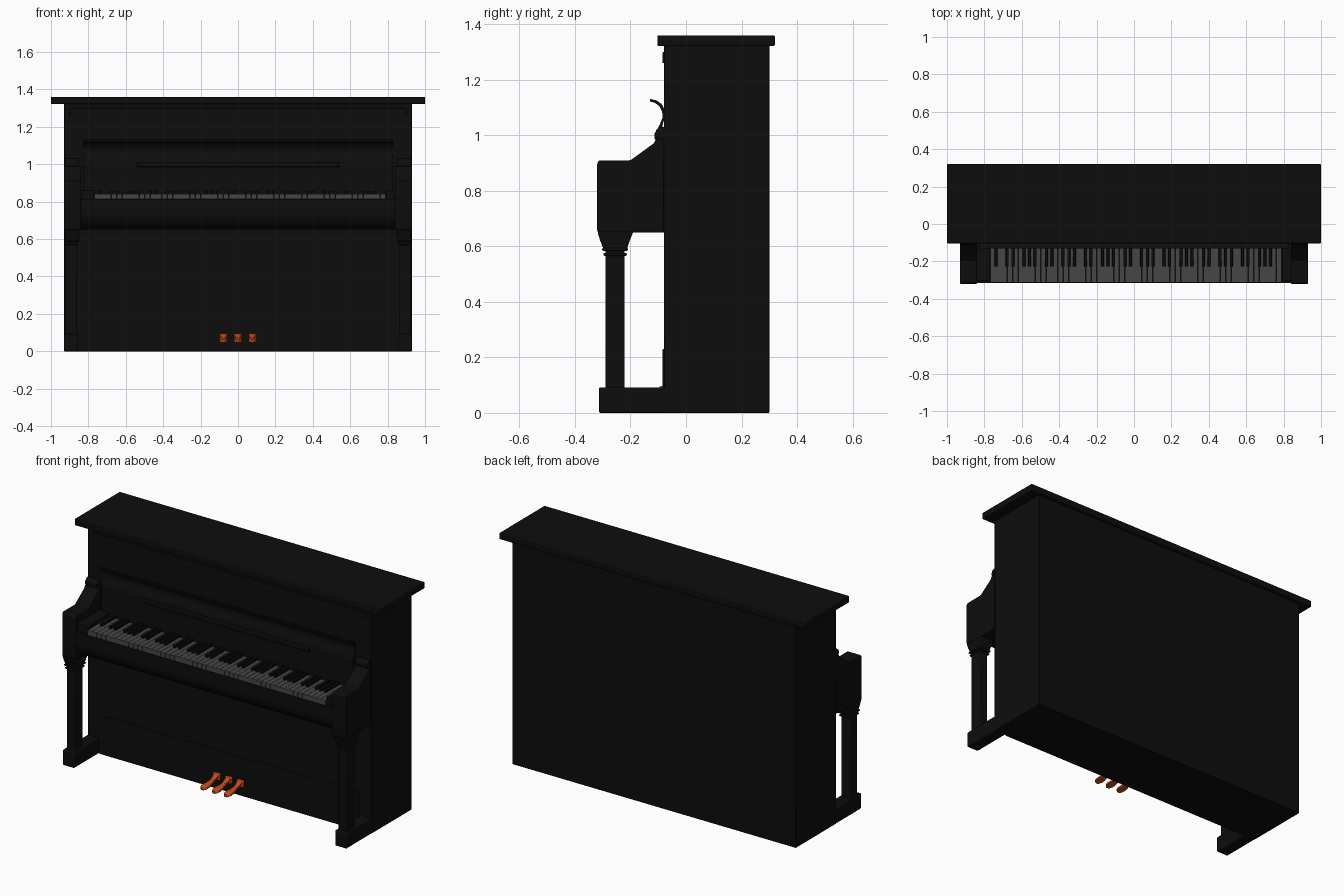
import bpy, bmesh, math
from mathutils import Vector

if "Cube" in bpy.data.objects:
    bpy.data.objects.remove(bpy.data.objects["Cube"])


def material(name, color):
    m = bpy.data.materials.new(name)
    m.diffuse_color = (*color, 1)
    m.use_nodes = True
    m.node_tree.nodes["Principled BSDF"].inputs["Base Color"].default_value = m.diffuse_color
    return m


BLACK = material("black_lacquer", (0.004, 0.004, 0.004))
IVORY = material("ivory", (0.065, 0.058, 0.058))
COPPER = material("copper", (0.55, 0.07, 0.012))


def finish(name, bm, mat, bevel=0.0, segments=2):
    bmesh.ops.recalc_face_normals(bm, faces=bm.faces)
    me = bpy.data.meshes.new(name)
    bm.to_mesh(me)
    bm.free()
    me.materials.append(mat)
    ob = bpy.data.objects.new(name, me)
    bpy.context.collection.objects.link(ob)
    if bevel:
        mod = ob.modifiers.new("bevel", 'BEVEL')
        mod.width, mod.segments, mod.limit_method = bevel, segments, 'ANGLE'
    bpy.ops.object.select_all(action='DESELECT')
    ob.select_set(True)
    bpy.context.view_layer.objects.active = ob
    bpy.ops.object.shade_smooth_by_angle(angle=math.radians(35))
    return ob


def add_box(bm, x, y, z):
    vs = bmesh.ops.create_cube(bm, size=1)['verts']
    for v in vs:
        v.co = Vector([(r[0] + r[1]) / 2 + c * (r[1] - r[0]) for r, c in zip((x, y, z), v.co)])


def box(name, x, y, z, mat=BLACK, bevel=0.003):
    bm = bmesh.new()
    add_box(bm, x, y, z)
    return finish(name, bm, mat, bevel)


def extrude_yz(name, pts, x0, x1, mat=BLACK, bevel=0.0):
    bm = bmesh.new()
    f = bm.faces.new([bm.verts.new((x0, y, z)) for y, z in pts])
    r = bmesh.ops.extrude_face_region(bm, geom=[f])
    for v in r['geom']:
        if isinstance(v, bmesh.types.BMVert):
            v.co.x = x1
    return finish(name, bm, mat, bevel)


def arc(cy, cz, ry, rz, a0, a1, n):
    return [(cy + ry * math.cos(math.radians(a0 + (a1 - a0) * i / n)),
             cz + rz * math.sin(math.radians(a0 + (a1 - a0) * i / n))) for i in range(n + 1)]


def mirrored(ob):
    m = ob.modifiers.new("mirror", 'MIRROR')
    m.use_axis = (True, False, False)
    return ob


# case and lid
box("case", (-0.93, 0.93), (-0.08, 0.30), (0, 1.325))
box("lid", (-1, 1), (-0.103, 0.32), (1.322, 1.36), bevel=0.004)
box("lower_front_panel", (-0.85, 0.85), (-0.084, -0.07), (0.0, 0.23), bevel=0.002)
box("upper_rail", (-0.90, 0.90), (-0.084, -0.07), (1.26, 1.30), bevel=0.002)

# key bed with rounded front
bed = [(-0.08, 0.65)] + arc(-0.22, 0.75, 0.095, 0.10, 270, 180, 10) + [(-0.315, 0.812), (-0.08, 0.812)]
extrude_yz("key_bed", bed, -0.85, 0.85)

# open fallboard: thin curved sheet that curls forward at its top
line = [(-0.10, 0.81), (-0.10, 1.0), (-0.102, 1.025), (-0.092, 1.045), (-0.084, 1.065),
        (-0.086, 1.085), (-0.096, 1.105), (-0.112, 1.117), (-0.13, 1.122)]
back = [(-0.082, 0.81), (-0.082, 1.0), (-0.086, 1.03), (-0.081, 1.05), (-0.074, 1.067),
        (-0.076, 1.090), (-0.088, 1.113), (-0.106, 1.126), (-0.13, 1.131)]
extrude_yz("fallboard", line + back[::-1], -0.825, 0.825)
box("music_ledge", (-0.54, 0.54), (-0.114, -0.095), (0.985, 1.01), bevel=0.004)

# arms, scrolls and key blocks
arm = [(-0.08, 0.65), (-0.318, 0.65), (-0.32, 0.66), (-0.32, 0.90), (-0.312, 0.91), (-0.20, 0.91),
       (-0.115, 0.972), (-0.106, 0.99), (-0.08, 0.99)]
mirrored(extrude_yz("arm", arm, 0.84, 0.93, bevel=0.004))
mirrored(extrude_yz("arm_scroll", arc(-0.087, 1.005, 0.024, 0.026, 0, 345, 16), 0.85, 0.925))
box("key_block_right", (0.792, 0.845), (-0.305, -0.09), (0.80, 0.862))
box("key_block_left", (-0.845, -0.772), (-0.305, -0.09), (0.80, 0.862))

# legs: tapered capital, neck rings, column, foot
bm = bmesh.new()
loops = []
for z, x0, x1, y0, y1 in [(0.652, 0.842, 0.93, -0.319, -0.19), (0.62, 0.848, 0.927, -0.309, -0.203),
                          (0.59, 0.853, 0.924, -0.297, -0.213)]:
    loops.append([bm.verts.new((x, y, z)) for x, y in ((x0, y0), (x1, y0), (x1, y1), (x0, y1))])
for a, b in zip(loops, loops[1:]):
    for i in range(4):
        bm.faces.new((a[i], a[(i + 1) % 4], b[(i + 1) % 4], b[i]))
bm.faces.new(loops[0])
bm.faces.new(loops[-1])
mirrored(finish("leg_capital", bm, BLACK, 0.004))
for i, (z, g) in enumerate([(0.584, 0.012), (0.566, 0.008)]):
    mirrored(box("leg_ring_%d" % i, (0.861 - g, 0.919 + g), (-0.290 - g, -0.221 + g),
                 (z, z + 0.010), bevel=0.004))
mirrored(box("leg_column", (0.861, 0.922), (-0.290, -0.221), (0.085, 0.60), bevel=0.005))
mirrored(box("leg_foot", (0.855, 0.93), (-0.314, -0.07), (0, 0.092), bevel=0.006))

# keyboard: 52 white keys, black keys follow the octave pattern from A
X0, STEP = -0.768, 1.558 / 52
white, black = bmesh.new(), bmesh.new()
for i in range(52):
    x = X0 + i * STEP
    add_box(white, (x + 0.0008, x + STEP - 0.0008), (-0.312, -0.095), (0.813, 0.842))
    if i % 7 in (0, 2, 3, 5, 6) and i < 51:
        add_box(black, (x + STEP - 0.008, x + STEP + 0.008), (-0.228, -0.095), (0.83, 0.857))
finish("white_keys", white, IVORY)
finish("black_keys", black, BLACK, 0.002, 1)

# pedals: stem sloping down to a wide rounded toe
for name, cx in (("left", -0.077), ("middle", 0.0), ("right", 0.077)):
    bm = bmesh.new()
    rows = []
    for y, w, z in [(-0.075, 0.017, 0.082), (-0.095, 0.017, 0.084), (-0.112, 0.014, 0.074),
                    (-0.135, 0.013, 0.065), (-0.16, 0.017, 0.061), (-0.185, 0.022, 0.059),
                    (-0.205, 0.022, 0.057), (-0.22, 0.016, 0.055), (-0.227, 0.008, 0.053)]:
        rows.append([bm.verts.new((cx + sx * w * k, y, z + dz)) for sx, k, dz in
                     ((-1, 1, -0.006), (1, 1, -0.006), (1, 1, 0.004), (1, 0.6, 0.009),
                      (-1, 0.6, 0.009), (-1, 1, 0.004))])
    for a, b in zip(rows, rows[1:]):
        for i in range(6):
            bm.faces.new((a[i], a[(i + 1) % 6], b[(i + 1) % 6], b[i]))
    bm.faces.new(rows[0])
    bm.faces.new(rows[-1])
    finish(name + "_pedal", bm, COPPER)
    box(name + "_pedal_collar", (cx - 0.022, cx + 0.022), (-0.096, -0.075), (0.055, 0.096), COPPER, 0.005)
